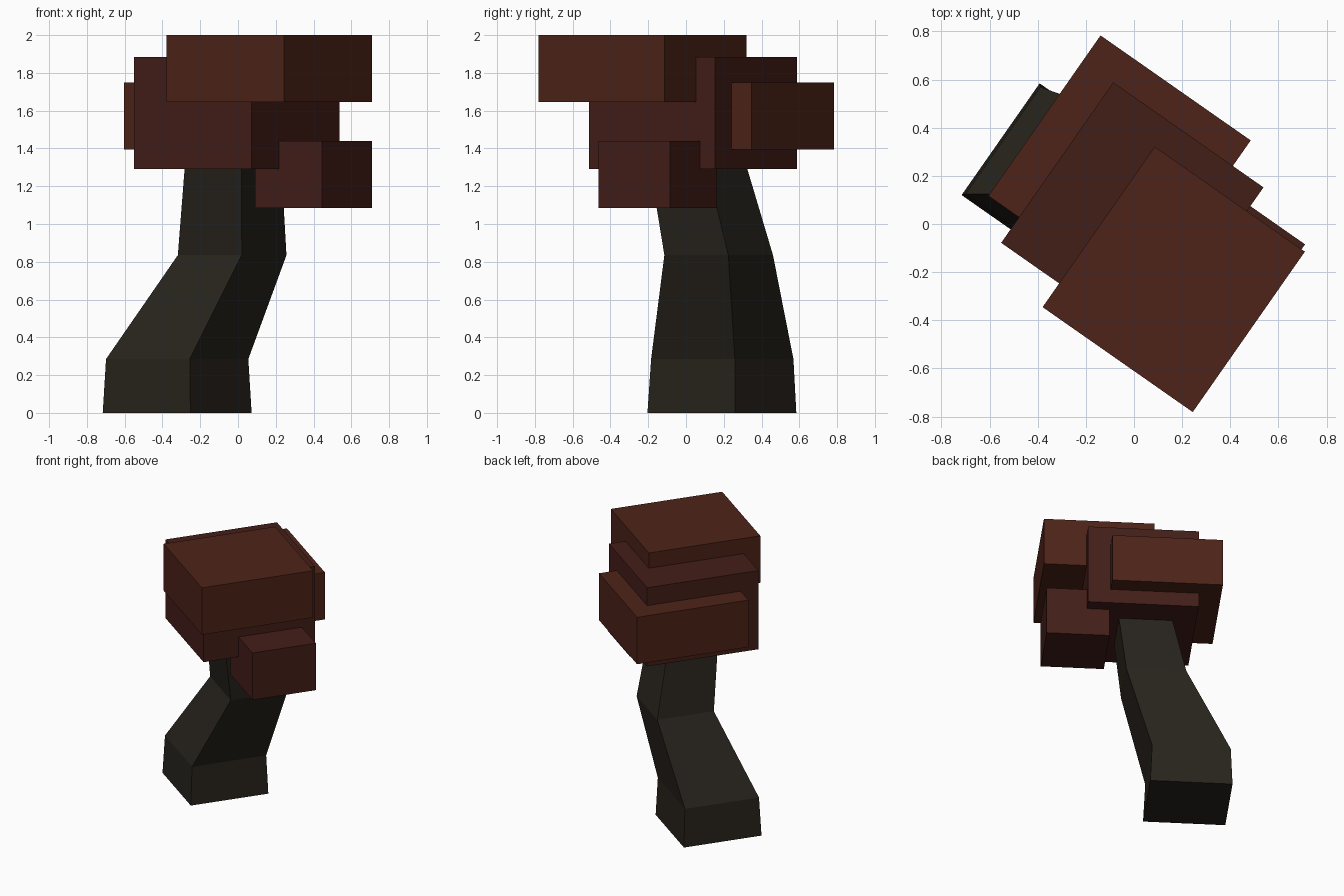
import bpy
import bmesh
import math
from mathutils import Matrix, Vector

if "Cube" in bpy.data.objects:
    bpy.data.objects.remove(bpy.data.objects["Cube"])

ROT = Matrix.Rotation(math.radians(-34.95), 3, 'Z')


def material(name, rgb):
    m = bpy.data.materials.new(name)
    m.diffuse_color = (*rgb, 1)
    m.use_nodes = True
    m.node_tree.nodes["Principled BSDF"].inputs["Base Color"].default_value = m.diffuse_color
    return m


def loft(name, sections, mat):
    """Skin rectangular sections (cx, cy, z, width, depth), all turned alike."""
    bm = bmesh.new()
    rings = []
    for cx, cy, z, w, d in sections:
        ring = []
        for sx, sy in ((-1, -1), (1, -1), (1, 1), (-1, 1)):
            corner = ROT @ Vector((sx * w / 2, sy * d / 2, 0))
            ring.append(bm.verts.new(corner + Vector((cx, cy, z))))
        rings.append(ring)
    for a, b in zip(rings, rings[1:]):
        for i in range(4):
            j = (i + 1) % 4
            bm.faces.new((a[i], a[j], b[j], b[i]))
    bm.faces.new(rings[0][::-1])
    bm.faces.new(rings[-1])
    bmesh.ops.recalc_face_normals(bm, faces=bm.faces)
    mesh = bpy.data.meshes.new(name)
    bm.to_mesh(mesh)
    bm.free()
    mesh.materials.append(mat)
    bpy.context.collection.objects.link(bpy.data.objects.new(name, mesh))


def block(name, cx, cy, z0, z1, w, d, mat):
    loft(name, [(cx, cy, z0, w, d), (cx, cy, z1, w, d)], mat)


bark = material("bark", (0.021, 0.017, 0.012))
leaf_light = material("leaf_light", (0.075, 0.017, 0.009))
leaf_dark = material("leaf_dark", (0.057, 0.013, 0.009))

# Bent, tapering square trunk
loft("trunk", [
    (-0.322, 0.190, 0.0, 0.566, 0.566),
    (-0.322, 0.192, 0.285, 0.541, 0.541),
    (-0.031, 0.173, 0.835, 0.413, 0.413),
    (-0.025, 0.043, 1.40, 0.358, 0.358),
], bark)

# Stacked foliage blocks
block("foliage_top", 0.165, -0.23, 1.645, 2.0, 0.761, 0.813, leaf_light)
block("foliage_middle", -0.007, 0.037, 1.29, 1.885, 0.761, 0.813, leaf_dark)
block("foliage_back", -0.060, 0.232, 1.395, 1.75, 0.761, 0.813, leaf_light)
block("foliage_low", 0.400, -0.150, 1.085, 1.44, 0.434, 0.463, leaf_dark)
